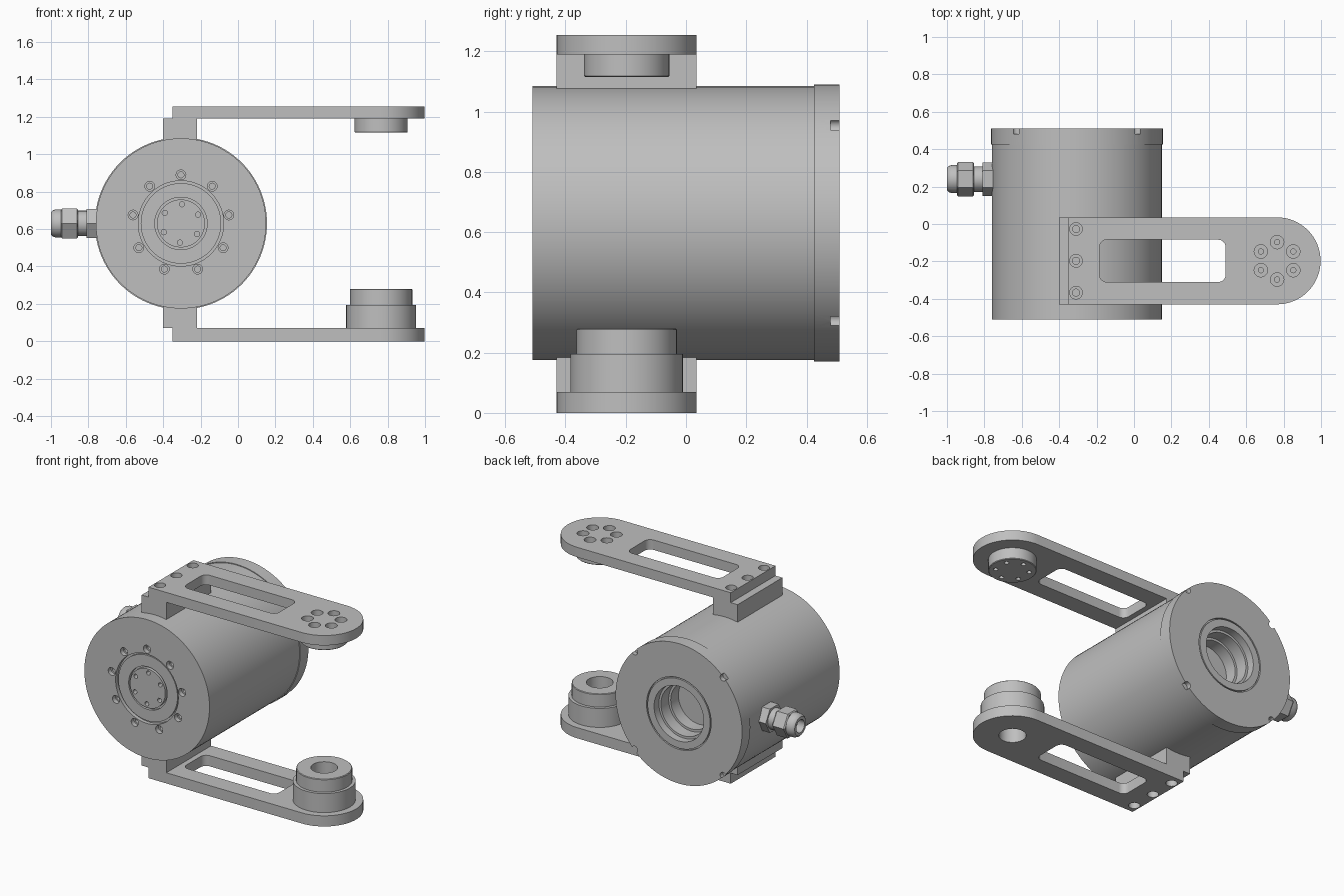
import bpy, bmesh, math
from math import cos, sin, pi, radians
from mathutils import Matrix, Vector

if "Cube" in bpy.data.objects:
    bpy.data.objects.remove(bpy.data.objects["Cube"])

GREY = (0.52, 0.52, 0.52, 1)
metal = bpy.data.materials.new("grey metal")
metal.use_nodes = True
metal.diffuse_color = GREY
metal.node_tree.nodes["Principled BSDF"].inputs["Base Color"].default_value = GREY

# local z is turned to the named direction
TURN = {"z": Matrix(), "-z": Matrix.Rotation(pi, 4, "X"),
        "y": Matrix.Rotation(-pi / 2, 4, "X"), "-x": Matrix.Rotation(-pi / 2, 4, "Y")}


def make(name, bm, matrix=Matrix()):
    bmesh.ops.transform(bm, matrix=matrix, verts=bm.verts)
    bmesh.ops.recalc_face_normals(bm, faces=bm.faces)
    mesh = bpy.data.meshes.new(name)
    bm.to_mesh(mesh)
    bm.free()
    mesh.materials.append(metal)
    ob = bpy.data.objects.new(name, mesh)
    bpy.context.collection.objects.link(ob)
    return ob


def lathe(name, profile, centre=(0, 0, 0), axis="z", steps=48, phase=0, ring=False):
    """Turn (radius, height) points around an axis."""
    bm = bmesh.new()
    start = Matrix.Rotation(phase, 3, "Z")
    vs = [bm.verts.new(start @ Vector((r, 0, h))) for r, h in profile]
    edges = [bm.edges.new(p) for p in zip(vs, vs[1:])]
    if ring:
        edges.append(bm.edges.new((vs[-1], vs[0])))
    bmesh.ops.spin(bm, geom=vs + edges, axis=(0, 0, 1), cent=(0, 0, 0),
                   angle=2 * pi, steps=steps, use_duplicate=False)
    bmesh.ops.remove_doubles(bm, verts=bm.verts, dist=1e-5)
    return make(name, bm, Matrix.Translation(centre) @ TURN[axis])


def prism(name, outline, z0, z1):
    bm = bmesh.new()
    face = bm.faces.new([bm.verts.new((x, y, z0)) for x, y in outline])
    top = bmesh.ops.extrude_face_region(bm, geom=[face])["geom"]
    bmesh.ops.translate(bm, vec=(0, 0, z1 - z0),
                        verts=[g for g in top if isinstance(g, bmesh.types.BMVert)])
    return make(name, bm)


def rounded(x0, x1, y0, y1, r, n=8):
    pts = []
    for k, (x, y) in enumerate([(x1 - r, y1 - r), (x0 + r, y1 - r),
                                (x0 + r, y0 + r), (x1 - r, y0 + r)]):
        for i in range(n + 1):
            a = pi / 2 * (k + i / n)
            pts.append((x + r * cos(a), y + r * sin(a)))
    return pts


def cut(targets, cutter):
    cutter.hide_render = True
    for ob in targets:
        mod = ob.modifiers.new("cut", "BOOLEAN")
        mod.operation, mod.solver, mod.object = "DIFFERENCE", "EXACT", cutter
        bpy.context.view_layer.objects.active = ob
        bpy.ops.object.modifier_apply(modifier=mod.name)
    bpy.data.objects.remove(cutter)


def bolt_hole(targets, centre, axis, r, deep, r2, deep2):
    """Counterbored hole; axis points into the material."""
    cut(targets, lathe("cutter", [(0, -.02), (r, -.02), (r, deep), (r2, deep),
                                  (r2, deep2), (0, deep2)], centre, axis, 20))


CX, CZ = -0.305, 0.63      # motor axis
AX, AY = 0.765, -0.197     # joint axis at the arm ends
HALF = 0.2325              # half width of the arms

# motor housing with front output disc and stepped rear bore
housing = lathe("motor_housing", [
    (0, -.503), (.128, -.503), (.128, -.48), (.14, -.48), (.14, -.50), (.215, -.50),
    (.215, -.485), (.228, -.485), (.228, -.51), (.455, -.51), (.455, .425), (.46, .425),
    (.46, .51), (.235, .51), (.235, .497), (.227, .497), (.227, .51), (.18, .51),
    (.18, .46), (.165, .46), (.165, .38), (.15, .38), (.15, .3), (0, .3)],
    (CX, 0, CZ), "y", 96)
for i in range(9):
    a = pi / 2 + i * 2 * pi / 9
    bolt_hole([housing], (CX + .26 * cos(a), -.51, CZ + .26 * sin(a)), "y",
              .026, .03, .016, .07)
for i in range(6):
    a = radians(87 + 60 * i)
    cut([housing], lathe("cutter", [(0, -.03), (.014, -.03), (.014, .04), (0, .04)],
                         (CX + .103 * cos(a), -.503, CZ + .103 * sin(a)), "y", 16))
# rim notches of the rear cap
for i in range(4):
    a = pi / 4 + i * pi / 2
    cut([housing], lathe("cutter", [(0, 0), (.022, 0), (.022, .06), (0, .06)],
                         (CX + .455 * cos(a), .48, CZ + .455 * sin(a)), "y", 20))

# arm outline with a rounded end, shared by both arms
arm_outline = [(-.35, AY - HALF)] + [
    (AX + HALF * cos(t), AY + HALF * sin(t))
    for t in (pi * (i / 32 - .5) for i in range(33))] + [(-.35, AY + HALF)]
parts = [housing]
arms = {}
for side, z0, z1, b0, b1, outer, inward in (
        ("upper", 1.19, 1.255, 1.03, 1.19, 1.255, "-z"),
        ("lower", 0, .07, .07, .23, 0, "z")):
    arm = prism(side + "_arm", arm_outline, z0, z1)
    block = prism(side + "_mount_block", [(-.4, AY - HALF), (-.22, AY - HALF),
                                          (-.22, AY + HALF), (-.4, AY + HALF)], b0, b1)
    cut([arm], prism("cutter", rounded(-.185, .49, AY - .113, AY + .113, .04),
                     z0 - .1, z1 + .1))
    for dy in (-.17, 0, .17):
        bolt_hole([arm, block], (-.31, AY + dy, outer), inward, .034, .04, .019, .11)
    arms[side] = arm
    parts += [arm, block]

# upper joint flange with a ring of six bolts
flange = lathe("upper_joint_flange", [(0, 1.115), (.138, 1.115), (.142, 1.119),
                                      (.142, 1.19), (0, 1.19)], (AX, AY, 0))
for i in range(6):
    a = pi / 2 + i * pi / 3
    bolt_hole([arms["upper"], flange], (AX + .1 * cos(a), AY + .1 * sin(a), 1.255), "-z",
              .036, .045, .014, .2)

# lower bearing boss, open through the arm
boss = lathe("lower_bearing_boss", [(.08, .07), (.187, .07), (.187, .195), (.167, .195),
                                    (.167, .276), (.163, .28), (.08, .28)],
             (AX, AY, 0), ring=True)
cut([arms["lower"]], lathe("cutter", [(0, -.1), (.08, -.1), (.08, .2), (0, .2)],
                           (AX, AY, 0)))
parts += [flange, boss]

# cable gland on the housing side
GLAND = (-.75, .24, CZ)
HEX = dict(axis="-x", steps=6, phase=pi / 6)
parts += [
    lathe("gland_lock_nut", [(0, 0), (.09, 0), (.09, .06), (0, .06)], GLAND, **HEX),
    lathe("gland_neck", [(0, 0), (.068, 0), (.068, .12), (0, .12)], GLAND, "-x"),
    lathe("gland_hex_body", [(0, .105), (.085, .105), (.092, .112), (.092, .19),
                             (.085, .197), (0, .197)], GLAND, **HEX),
    lathe("gland_cap", [(0, .19), (.075, .19), (.075, .225), (.07, .24), (.06, .25),
                        (.042, .25), (.042, .2), (0, .2)], GLAND, "-x"),
]

# smooth round walls, crisp edges
for ob in parts:
    ob.data.shade_smooth()
    ob.data.set_sharp_from_angle(angle=radians(30))
